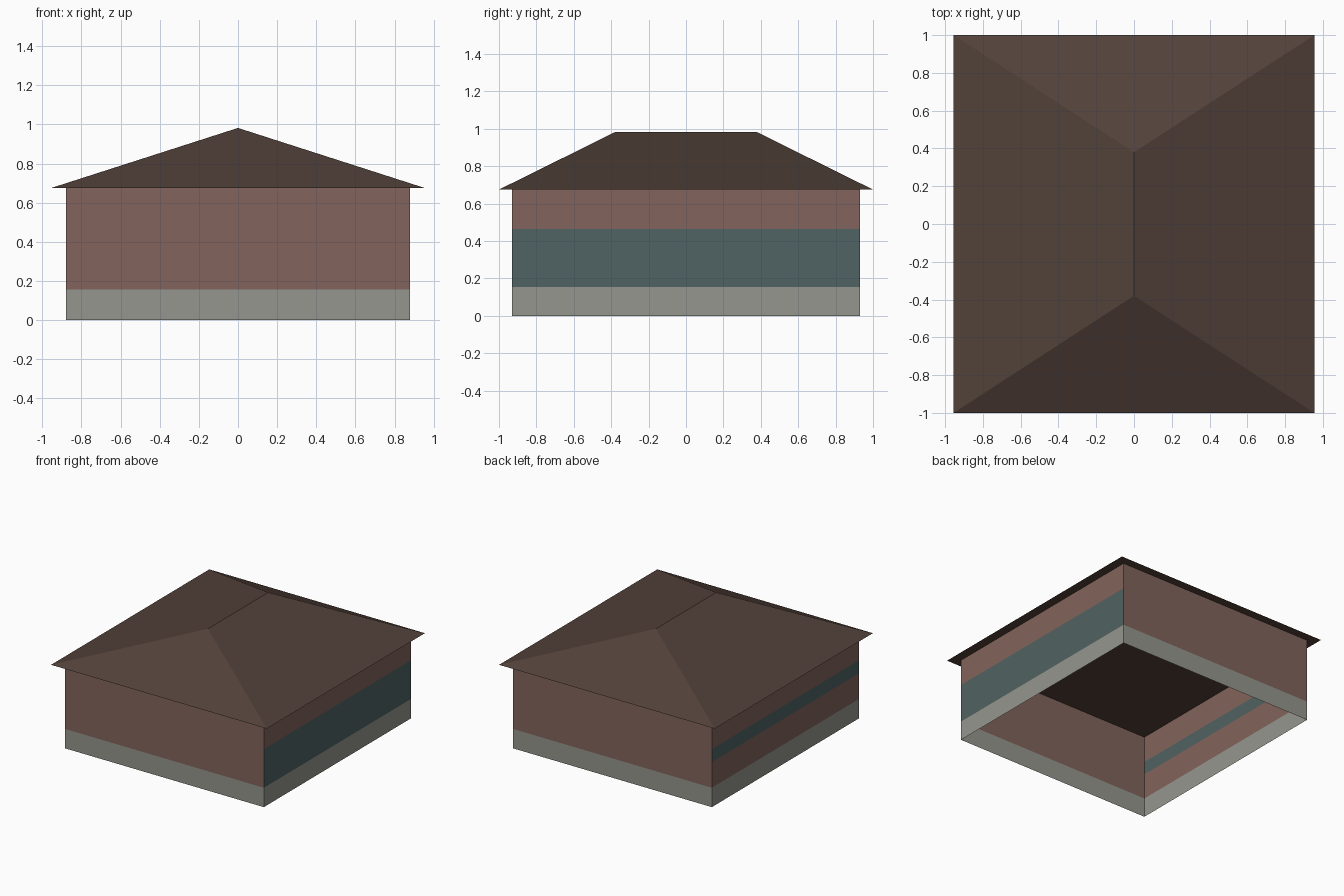
import bpy
import bmesh

cube = bpy.data.objects.get("Cube")
if cube:
    bpy.data.objects.remove(cube, do_unlink=True)


def material(name, rgb):
    """Flat material from 0-255 sRGB values."""
    colour = [((c / 255 + 0.055) / 1.055) ** 2.4 for c in rgb] + [1.0]
    mat = bpy.data.materials.new(name)
    mat.use_nodes = True
    mat.diffuse_color = colour
    bsdf = next(n for n in mat.node_tree.nodes if n.type == "BSDF_PRINCIPLED")
    bsdf.inputs["Base Color"].default_value = colour
    bsdf.inputs["Roughness"].default_value = 1.0
    return mat


STONE = material("pale grey stone", (149, 150, 141))
BRICK = material("dusty red brick", (130, 100, 92))
GLASS = material("dark teal glass", (80, 98, 98))
ROOF = material("dark brown roof", (82, 65, 57))


def add_object(name, bm, mats):
    bmesh.ops.recalc_face_normals(bm, faces=bm.faces)
    mesh = bpy.data.meshes.new(name)
    bm.to_mesh(mesh)
    bm.free()
    for mat in mats:
        mesh.materials.append(mat)
    obj = bpy.data.objects.new(name, mesh)
    bpy.context.collection.objects.link(obj)
    return obj


def rectangle(bm, hx, hy, z):
    return [bm.verts.new((sx * hx, sy * hy, z))
            for sx, sy in ((-1, -1), (1, -1), (1, 1), (-1, 1))]


WALL_X, WALL_Y = 0.88, 0.93
EAVE_X, EAVE_Y, EAVE_Z = 0.955, 1.0, 0.675
RIDGE_Y, RIDGE_Z = 0.38, 0.982
PLINTH, SILL, HEAD = 0.155, 0.36, 0.465

# Walls: open shell stacked in horizontal bands
bm = bmesh.new()
rings = [rectangle(bm, WALL_X, WALL_Y, z) for z in (0, PLINTH, SILL, HEAD, EAVE_Z)]
for lower, upper in zip(rings, rings[1:]):
    for i in range(4):
        j = (i + 1) % 4
        bm.faces.new((lower[i], lower[j], upper[j], upper[i]))

# Band colours: stone plinth, tall window band on +x, narrow one on -x
for face in bm.faces:
    centre = face.calc_center_median()
    low = SILL if centre.x < 0 else PLINTH
    if centre.z < PLINTH:
        face.material_index = 0
    elif abs(centre.x) > WALL_X / 2 and low < centre.z < HEAD:
        face.material_index = 2
    else:
        face.material_index = 1
add_object("walls", bm, (STONE, BRICK, GLASS))

# Hip roof with a flat underside
bm = bmesh.new()
a, b, c, d = rectangle(bm, EAVE_X, EAVE_Y, EAVE_Z)
front, back = (bm.verts.new((0, y, RIDGE_Z)) for y in (-RIDGE_Y, RIDGE_Y))
for verts in ((a, b, front), (b, c, back, front), (c, d, back),
              (d, a, front, back), (d, c, b, a)):
    bm.faces.new(verts)
add_object("hip_roof", bm, (ROOF,))
